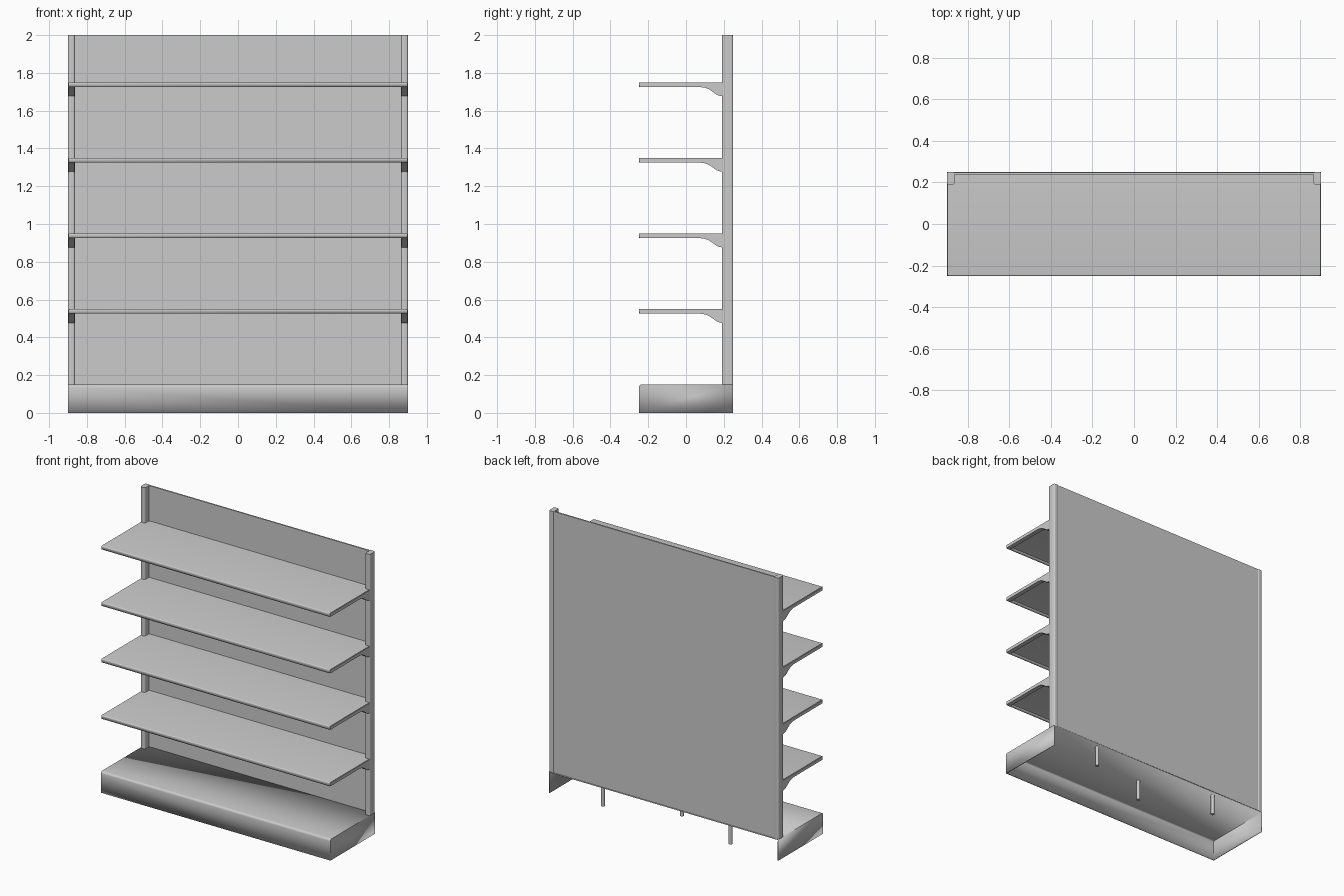
import bpy, bmesh
from math import radians

if "Cube" in bpy.data.objects:
    bpy.data.objects.remove(bpy.data.objects["Cube"])


def finish(bm, name):
    bmesh.ops.recalc_face_normals(bm, faces=bm.faces[:])
    me = bpy.data.meshes.new(name)
    bm.to_mesh(me)
    bm.free()
    ob = bpy.data.objects.new(name, me)
    bpy.context.collection.objects.link(ob)
    bpy.context.view_layer.objects.active = ob
    for o in bpy.context.selected_objects:
        o.select_set(False)
    ob.select_set(True)
    bpy.ops.object.shade_smooth_by_angle(angle=radians(40))
    return ob


def prism(name, profile, x0, x1):
    """Extrude a (y, z) outline along x."""
    bm = bmesh.new()
    face = bm.faces.new([bm.verts.new((x0, y, z)) for y, z in profile])
    ext = bmesh.ops.extrude_face_region(bm, geom=[face])
    moved = [v for v in ext["geom"] if isinstance(v, bmesh.types.BMVert)]
    bmesh.ops.translate(bm, vec=(x1 - x0, 0, 0), verts=moved)
    return finish(bm, name)


def box(name, x, y, z, bevel=0.0, pick=None, drop=None, shell=0.0):
    """Box from ranges; bevel picked edges, optionally open and thicken it."""
    bm = bmesh.new()
    bmesh.ops.create_cube(bm, size=1)
    for v in bm.verts:
        v.co = [r[0] if c < 0 else r[1] for c, r in zip(v.co, (x, y, z))]
    if bevel:
        edges = [e for e in bm.edges if pick(e)]
        bmesh.ops.bevel(bm, geom=edges, offset=bevel, segments=4,
                        profile=0.5, affect='EDGES')
    bm.normal_update()
    if drop:
        gone = [f for f in bm.faces if drop(f.normal)]
        bmesh.ops.delete(bm, geom=gone, context='FACES')
    ob = finish(bm, name)
    if shell:
        mod = ob.modifiers.new("shell", 'SOLIDIFY')
        mod.thickness = shell
        mod.offset = -1
    return ob


def upright(e):
    a, b = e.verts
    return abs(a.co.z - b.co.z) > 0.1


def front_top(z):
    return lambda e: all(v.co.y < -0.2 and v.co.z > z for v in e.verts)


# Plinth: folded sheet, open at the bottom and back
box("base_plinth", (-0.9, 0.9), (-0.25, 0.25), (0, 0.15), 0.015, front_top(0.1),
    lambda n: n.z < -0.9 or n.y > 0.9, 0.008)

# Three slim feet under the plinth
for i, (x, y) in enumerate([(-0.5, 0.215), (0, 0.045), (0.5, 0.215)]):
    bm = bmesh.new()
    bmesh.ops.create_cone(bm, cap_ends=True, segments=16, radius1=0.0125,
                          radius2=0.0125, depth=0.145)
    bmesh.ops.translate(bm, vec=(x, y, 0.0725), verts=bm.verts)
    finish(bm, f"foot_{i + 1}")

# Back panel between two rounded posts
box("back_panel", (-0.87, 0.87), (0.237, 0.247), (0.145, 2))
for name, s in (("left", -1), ("right", 1)):
    box(f"{name}_post", sorted((s * 0.863, s * 0.9)), (0.19, 0.25), (0.148, 2),
        0.01, upright)

# Shelves: thin lipped trays on curved side brackets
bracket = [(-0.245, -0.004), (0.195, -0.004), (0.195, -0.074), (0.18, -0.072),
           (0.163, -0.066), (0.14, -0.049), (0.118, -0.035), (0.098, -0.028),
           (0.075, -0.025), (-0.245, -0.025)]
for i in range(4):
    top = 0.55 + 0.4 * i
    box(f"shelf_{i + 1}", (-0.895, 0.895), (-0.25, 0.24), (top - 0.025, top),
        0.006, front_top(top - 0.01), lambda n: n.z < -0.9, 0.006)
    for name, s in (("left", -1), ("right", 1)):
        prism(f"{name}_bracket_{i + 1}", [(y, top + z) for y, z in bracket],
              s * 0.866, s * 0.898)
